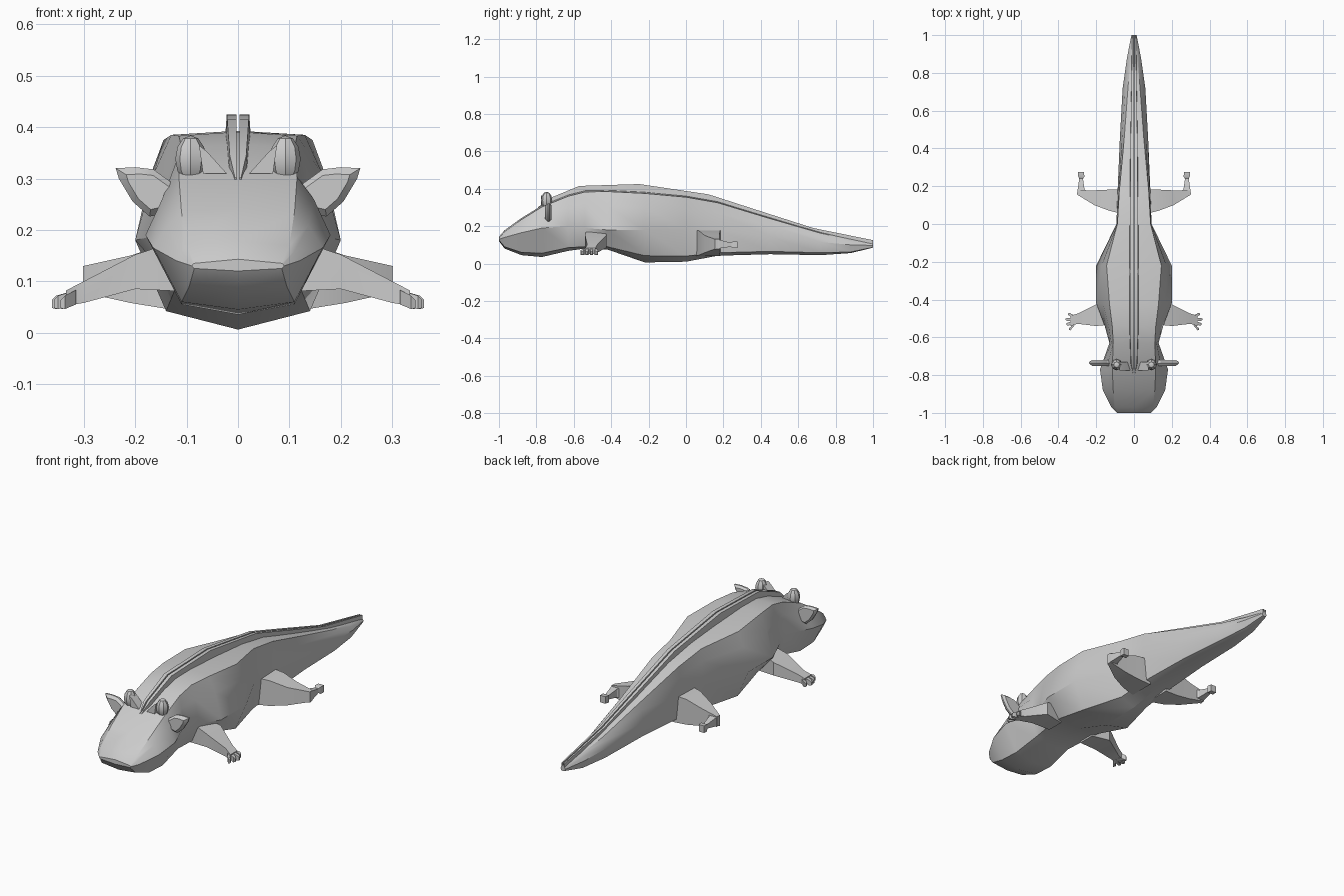
import bpy, math
from mathutils import Matrix

grey = bpy.data.materials.new("plain_grey")
grey.diffuse_color = (0.6, 0.6, 0.6, 1)


def finish(ob, angle=30):
    ob.data.materials.append(grey)
    bpy.ops.object.select_all(action='DESELECT')
    ob.select_set(True)
    bpy.context.view_layer.objects.active = ob
    bpy.ops.object.mode_set(mode='EDIT')
    bpy.ops.mesh.select_all(action='SELECT')
    bpy.ops.mesh.normals_make_consistent(inside=False)
    bpy.ops.object.mode_set(mode='OBJECT')
    bpy.ops.object.shade_smooth_by_angle(angle=math.radians(angle))
    return ob


def loft(name, rings, mirror=True, angle=30):
    """Skin a list of equal-length closed rings, capped at both ends."""
    n = len(rings[0])
    verts = [p for r in rings for p in r]
    faces = [(i * n + j, i * n + (j + 1) % n, (i + 1) * n + (j + 1) % n, (i + 1) * n + j)
             for i in range(len(rings) - 1) for j in range(n)]
    faces += [tuple(range(n))[::-1], tuple(range(len(verts) - n, len(verts)))]
    me = bpy.data.meshes.new(name)
    me.from_pydata(verts, [], faces)
    ob = bpy.data.objects.new(name, me)
    bpy.context.collection.objects.link(ob)
    finish(ob, angle)
    if mirror:
        ob.modifiers.new("Mirror", 'MIRROR')
    return ob


def box_x(x, y0, y1, z0, z1):
    return [(x, y0, z0), (x, y1, z0), (x, y1, z1), (x, y0, z1)]


def box_y(y, x0, x1, z0, z1):
    return [(x0, y, z0), (x1, y, z0), (x1, y, z1), (x0, y, z1)]


# Body, head and tail: y, shoulder x z, side x z, belly edge x z, belly centre z
sections = [
    (-1.00, .085, .135, .090, .130, .085, .125, .120),
    (-0.97, .100, .170, .120, .140, .095, .090, .080),
    (-0.88, .110, .235, .165, .165, .110, .060, .045),
    (-0.77, .115, .303, .180, .190, .110, .055, .035),
    (-0.63, .110, .360, .130, .200, .100, .085, .068),
    (-0.54, .115, .383, .155, .190, .110, .090, .080),
    (-0.42, .130, .385, .200, .180, .120, .090, .075),
    (-0.22, .145, .375, .200, .180, .140, .042, .006),
    (0.00, .088, .355, .093, .180, .080, .040, .010),
    (0.17, .078, .325, .087, .180, .075, .058, .042),
    (0.45, .052, .240, .075, .145, .060, .065, .050),
    (0.72, .032, .162, .060, .115, .045, .058, .045),
    (0.88, .018, .128, .037, .100, .028, .062, .056),
    (1.00, .008, .105, .014, .097, .010, .087, .085)]
rings = []
for y, ws, zs, w, zw, wb, zb, zc in sections:
    half = [(ws, zs), (ws + (w - ws) * .5, zs + (zw - zs) * .38), (w, zw), (wb, zb)]
    rings.append([(0, y, zs + .008)] + [(x, y, z) for x, z in half] + [(0, y, zc)]
                 + [(-x, y, z) for x, z in half[::-1]])
loft("body", rings, mirror=False, angle=32)

# Twin ridge along the back with a groove between
ridge = [(-.79, .302, .006), (-.74, .345, .016), (-.57, .415, .021), (-.25, .425, .022),
         (.12, .370, .020), (.43, .270, .018), (.68, .190, .014), (1.0, .125, .009)]
loft("back_ridge", [[(.003, y, z - .06), (w + .004, y, z - .06), (w, y, z), (.003, y, z)]
                    if y < .9 else box_y(y, .003, w, z - .03, z) for y, z, w in ridge])

# Ears: thin leaf plates, sticking out sideways
leaf = [(.105, .275), (.165, .318), (.200, .322), (.238, .320), (.232, .300),
        (.205, .255), (.172, .226), (.130, .235)]
cx, cz = .165, .275
loft("ear", [[(cx + (x - cx) * s, -.735 + dy, cz + (z - cz) * s) for x, z in leaf]
             for dy, s in ((-.018, .72), (-.004, 1), (.004, 1), (.015, .8))])

# Brow lobes and small pointed crests beside the ridge
bpy.ops.mesh.primitive_uv_sphere_add(segments=8, ring_count=6, radius=1)
lobe = bpy.context.object
lobe.name = "brow_lobe"
lobe.data.transform(Matrix.Translation((.092, -.745, .338)) @ Matrix.Diagonal((.03, .03, .046, 1)))
finish(lobe)
lobe.modifiers.new("Mirror", 'MIRROR')
loft("brow_crest", [[(.022, y, .31), (.068, y, .31), (.076, y, .365), (.060, y, .352)]
                    for y in (-.775, -.73)])

# Front legs
loft("front_leg", [box_x(.10, -.53, -.44, .08, .185), box_x(.20, -.54, -.425, .085, .152),
                   box_x(.30, -.528, -.475, .058, .100), box_x(.335, -.54, -.485, .052, .082)])
for i, (y0, y1, x) in enumerate([(-.528, -.555, .345), (-.520, -.530, .358),
                                 (-.507, -.505, .362), (-.494, -.478, .350)]):
    loft(f"front_toe_{i + 1}", [box_x(.315, y0 - .009, y0 + .009, .055, .083),
                                box_x(x - .008, y1 - .008, y1 + .008, .046, .072),
                                box_x(x, y1 - .004, y1 + .004, .048, .064)])

# Hind legs: thigh, then shank and foot pointing back
loft("hind_thigh", [box_x(.05, .05, .185, .04, .18), box_x(.13, .07, .182, .045, .175),
                    box_x(.21, .10, .178, .058, .150), box_x(.30, .155, .178, .078, .130)])
loft("hind_shank", [box_y(.155, .235, .302, .075, .130), box_y(.185, .262, .298, .082, .125),
                    box_y(.240, .270, .290, .090, .112), box_y(.252, .262, .296, .082, .118),
                    box_y(.275, .266, .296, .082, .118)])
